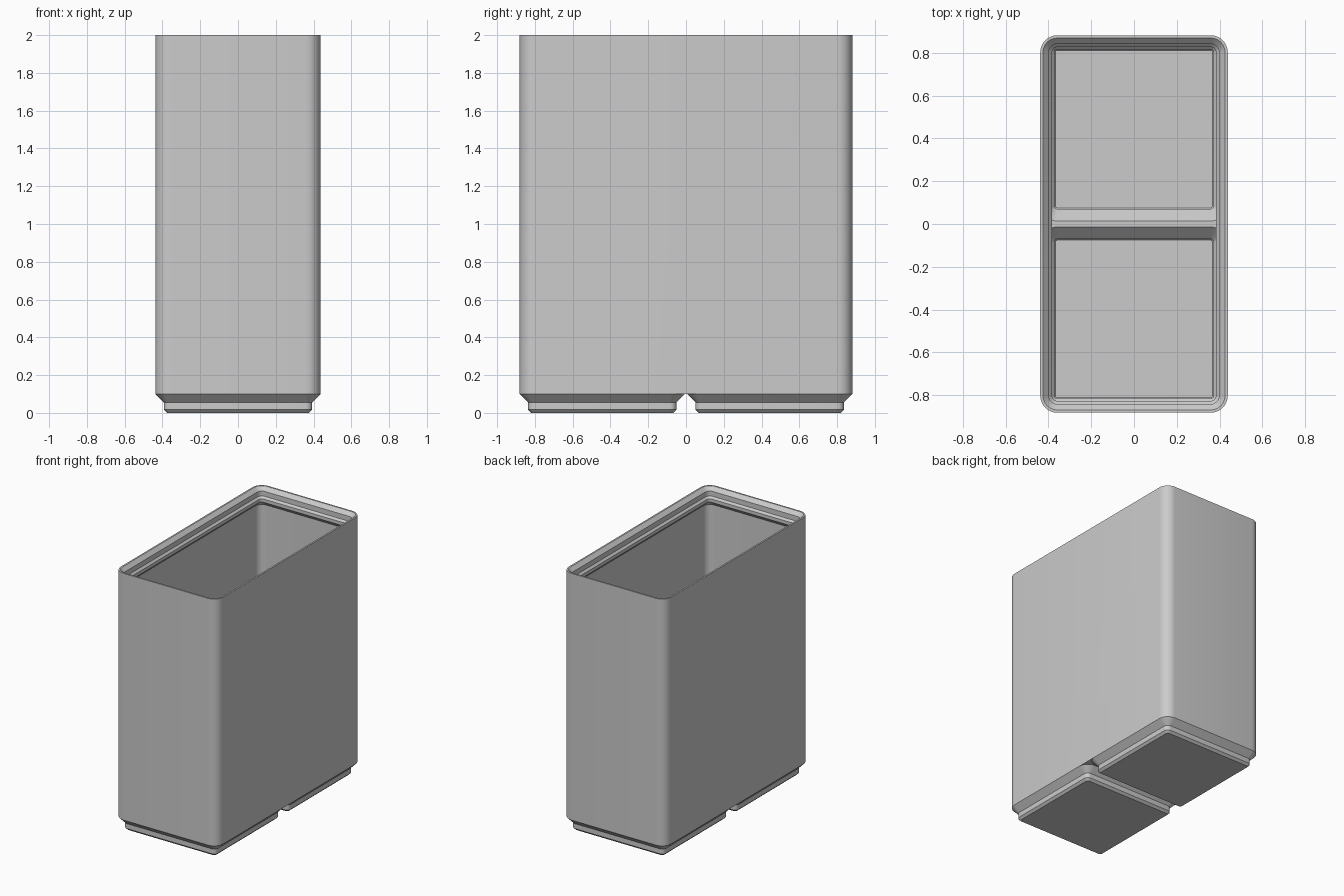
import bpy, bmesh, math

cube = bpy.data.objects.get("Cube")
if cube:
    bpy.data.objects.remove(cube, do_unlink=True)

S = 2 / 94.8          # model units per millimetre
PITCH = 21            # half the spacing between feet
WALL = 0.95
HX, HY, TOP = 20.75, 41.75, 94.8
BASE, LEDGE = 4.75, 5.7

grey = bpy.data.materials.new("plain grey")
grey.use_nodes = True
grey.diffuse_color = (0.6, 0.6, 0.6, 1)
grey.node_tree.nodes["Principled BSDF"].inputs["Base Color"].default_value = (0.6, 0.6, 0.6, 1)


def rounded_ring(bm, hx, y0, y1, r, z, steps=8):
    """Loop of vertices around a rounded rectangle."""
    corners = [(hx - r, y1 - r), (r - hx, y1 - r), (r - hx, y0 + r), (hx - r, y0 + r)]
    ring = []
    for i, (cx, cy) in enumerate(corners):
        for k in range(steps + 1):
            a = math.pi / 2 * (i + k / steps)
            ring.append(bm.verts.new(((cx + r * math.cos(a)) * S,
                                      (cy + r * math.sin(a)) * S, z * S)))
    return ring


def loft(name, sections):
    """Closed solid through rounded rectangles (hx, y0, y1, radius, z)."""
    bm = bmesh.new()
    rings = [rounded_ring(bm, *s) for s in sections]
    n = len(rings[0])
    for a, b in zip(rings, rings[1:]):
        for i in range(n):
            j = (i + 1) % n
            bm.faces.new((a[i], a[j], b[j], b[i]))
    bm.faces.new(rings[0][::-1])
    bm.faces.new(rings[-1])
    bmesh.ops.recalc_face_normals(bm, faces=bm.faces)
    mesh = bpy.data.meshes.new(name)
    bm.to_mesh(mesh)
    bm.free()
    obj = bpy.data.objects.new(name, mesh)
    bpy.context.collection.objects.link(obj)
    mesh.materials.append(grey)
    return obj


def combine(target, tool, operation):
    """Apply a boolean and discard the tool."""
    tool.hide_render = True
    mod = target.modifiers.new(operation, 'BOOLEAN')
    mod.operation, mod.solver, mod.object = operation, 'EXACT', tool
    bpy.ops.object.select_all(action='DESELECT')
    bpy.context.view_layer.objects.active = target
    target.select_set(True)
    bpy.ops.object.modifier_apply(modifier=mod.name)
    bpy.data.objects.remove(tool, do_unlink=True)


def inset(d, z):
    """Section of the main body, moved inwards by d."""
    return (HX - d, d - HY, HY - d, 3.75 - d, z)


# Outer body
bin_body = loft("storage_bin", [inset(0, BASE), inset(0, TOP)])

# Stepped feet: chamfer, straight band, chamfer, hidden overlap into the body
FOOT = [(17.8, 0.8, 0), (18.6, 1.6, 0.8), (18.6, 1.6, 2.6), (20.75, 3.75, BASE), (20, 3, 5)]
for side in (-1, 1):
    c = side * PITCH
    foot = loft("foot", [(h, c - h, c + h, r, z) for h, r, z in FOOT])
    combine(bin_body, foot, 'UNION')

# Main cavity with the stacking lip at the rim
LIP = [(WALL, LEDGE), (WALL, 88.15), (2.6, 89.8), (2.6, 91), (1.9, 91.7),
       (1.9, 93.5), (0.6, TOP), (0.6, TOP + 1)]
combine(bin_body, loft("cavity", [inset(d, z) for d, z in LIP]), 'DIFFERENCE')

# Hollows inside the feet, leaving a sloped ridge between them
HOLLOW = [(17.41, 17.41, 0.41, WALL), (17.65, 17.65, 0.65, 1.19), (17.65, 17.65, 0.65, 2.99),
          (19.8, 19.8, 2.8, 5.14), (19.8, 20.36, 2.8, LEDGE), (19.8, 20.36, 2.8, LEDGE + 1)]
for side in (-1, 1):
    sections = []
    for outer, inner, r, z in HOLLOW:
        ends = sorted((side * (PITCH + outer), side * (PITCH - inner)))
        sections.append((outer, *ends, r, z))
    combine(bin_body, loft("hollow", sections), 'DIFFERENCE')

# Smooth the rounded corners and keep the steps crisp
bpy.ops.object.select_all(action='DESELECT')
bpy.context.view_layer.objects.active = bin_body
bin_body.select_set(True)
bpy.ops.object.shade_smooth_by_angle(angle=math.radians(30))
